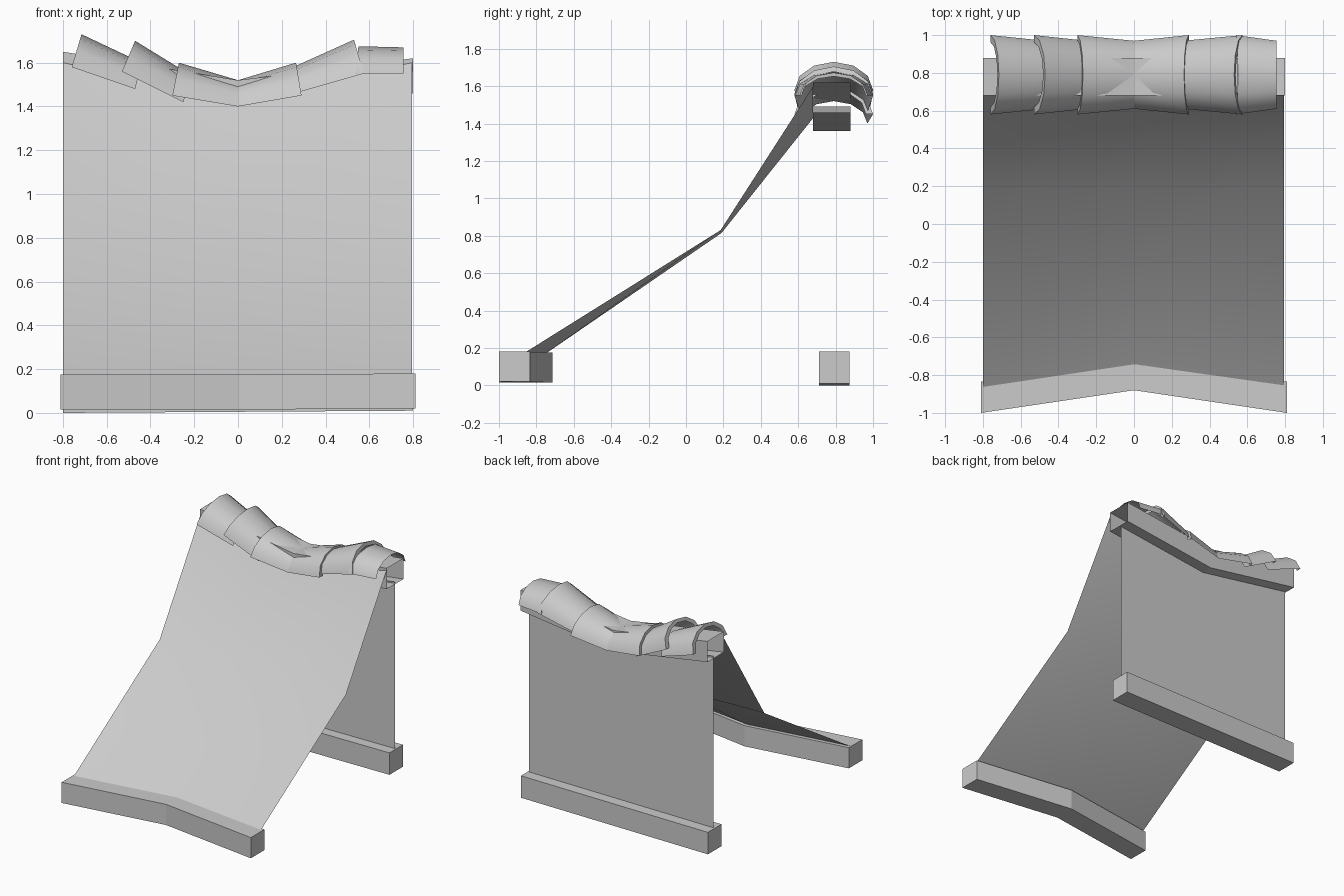
import bpy, math
from mathutils import Vector

if "Cube" in bpy.data.objects:
    bpy.data.objects.remove(bpy.data.objects["Cube"])


def make(name, verts, faces, smooth=None):
    mesh = bpy.data.meshes.new(name)
    mesh.from_pydata(verts, [], faces)
    mesh.update()
    obj = bpy.data.objects.new(name, mesh)
    bpy.context.collection.objects.link(obj)
    if smooth:
        bpy.ops.object.select_all(action='DESELECT')
        obj.select_set(True)
        bpy.context.view_layer.objects.active = obj
        bpy.ops.object.shade_smooth_by_angle(angle=math.radians(smooth))
    return obj


def loft(name, rings, closed=False, caps=False, smooth=None):
    """Skin a list of equal-length point rings."""
    n = len(rings[0])
    verts = [p for r in rings for p in r]
    faces = []
    for i in range(len(rings) - 1):
        for j in range(n if closed else n - 1):
            k = (j + 1) % n
            faces.append((i * n + j, i * n + k, (i + 1) * n + k, (i + 1) * n + j))
    if caps:
        faces.append(tuple(reversed(range(n))))
        faces.append(tuple(range((len(rings) - 1) * n, len(rings) * n)))
    return make(name, verts, faces, smooth)


def beam(name, stations, depth, height, caps=True):
    """Square bar through (x, front y, bottom z) stations."""
    rings = [[(x, y, z), (x, y + depth, z), (x, y + depth, z + height), (x, y, z + height)]
             for x, y, z in stations]
    return loft(name, rings, closed=True, caps=caps)


# Eave beams: the front one is bent in plan, the back one is straight
beam("front_beam", [(-0.81, -1.0, 0.015), (0, -0.88, 0.015), (0.81, -1.0, 0.02)], 0.165, 0.16)
beam("back_beam", [(-0.80, 0.71, 0.0), (0.80, 0.71, 0.01)], 0.165, 0.17)

# Sagging ridge beam with open ends
beam("ridge_beam", [(-0.80, 0.68, 1.49), (0, 0.68, 1.36), (0.80, 0.68, 1.46)],
     0.20, 0.16, caps=False)

# Front roof sheet, kinked along its slope
side = [(-0.87, 0.17), (0.185, 0.83), (0.68, 1.60)]
middle = [(-0.75, 0.17), (0.19, 0.815), (0.68, 1.43)]
loft("roof_sheet", [[(x, y, z) for y, z in prof]
                    for x, prof in ((-0.80, side), (0, middle), (0.795, side))], smooth=35)

# Thin back wall under the ridge
loft("back_wall", [[(x, 0.79, 0.12), (x, 0.79, z)]
                   for x, z in ((-0.79, 1.50), (0, 1.37), (0.79, 1.47))])


# Ridge tiles: flared six-sided half arches with an inner lip at the wide end
def arch(bottom, top, half_width, scale=1.0):
    b, t = Vector((bottom[0], 0.79, bottom[1])), Vector((top[0], 0.79, top[1]))
    pts = []
    for i in range(7):
        a = math.pi * i / 6
        p = b + (t - b) * math.sin(a) * scale
        p.y -= half_width * scale * math.cos(a)
        pts.append(p)
    return pts


tiles = [  # wide end bottom, wide end top, narrow end bottom, narrow end top (x, z)
    ((-0.76, 1.58), (-0.715, 1.73), (-0.47, 1.48), (-0.44, 1.60)),
    ((-0.53, 1.56), (-0.47, 1.70), (-0.25, 1.42), (-0.21, 1.54)),
    ((-0.30, 1.45), (-0.27, 1.60), (0.0, 1.40), (0.0, 1.52)),
    ((0.29, 1.45), (0.265, 1.60), (0.0, 1.40), (0.0, 1.52)),
    ((0.575, 1.55), (0.53, 1.705), (0.26, 1.46), (0.23, 1.57)),
    ((0.54, 1.55), (0.55, 1.675), (0.755, 1.55), (0.755, 1.67)),
]
for i, (wb, wt, nb, nt) in enumerate(tiles):
    loft(f"ridge_tile_{i + 1}",
         [arch(wb, wt, 0.21, 0.82), arch(wb, wt, 0.21), arch(nb, nt, 0.18)], smooth=40)
